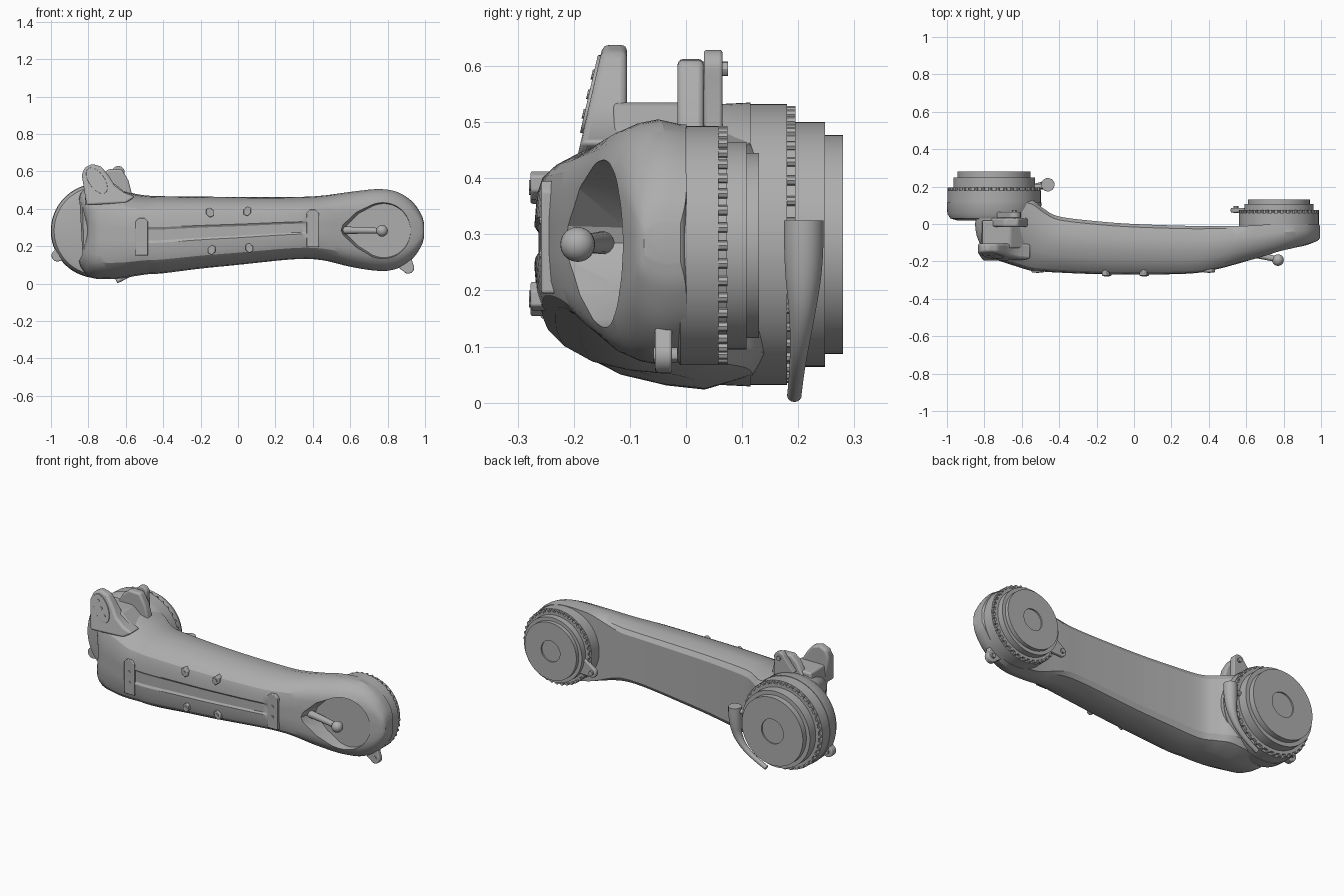
import bpy, bmesh, math
from mathutils import Vector

if "Cube" in bpy.data.objects:
    bpy.data.objects.remove(bpy.data.objects["Cube"], do_unlink=True)

grey = bpy.data.materials.new("machine_grey")
grey.use_nodes = True
GREY = (0.42, 0.42, 0.42, 1)
grey.diffuse_color = GREY
grey.node_tree.nodes["Principled BSDF"].inputs["Base Color"].default_value = GREY


def smooth(ob, angle=30):
    bpy.ops.object.select_all(action="DESELECT")
    ob.select_set(True)
    bpy.context.view_layer.objects.active = ob
    bpy.ops.object.shade_smooth_by_angle(angle=math.radians(angle))


def finish(name, bm, bevel=0):
    bmesh.ops.recalc_face_normals(bm, faces=bm.faces)
    mesh = bpy.data.meshes.new(name)
    bm.to_mesh(mesh)
    bm.free()
    mesh.materials.append(grey)
    ob = bpy.data.objects.new(name, mesh)
    bpy.context.collection.objects.link(ob)
    if bevel:
        mod = ob.modifiers.new("bevel", "BEVEL")
        mod.width, mod.segments = bevel, 3
    smooth(ob)
    return ob


def loft(name, rings, bevel=0):
    """Skin a row of closed rings and cap both ends."""
    bm = bmesh.new()
    rows = [[bm.verts.new(p) for p in ring] for ring in rings]
    n = len(rows[0])
    for a, b in zip(rows, rows[1:]):
        for i in range(n):
            j = (i + 1) % n
            bm.faces.new((a[i], a[j], b[j], b[i]))
    bm.faces.new(rows[0])
    bm.faces.new(rows[-1])
    return finish(name, bm, bevel)


def oval(cx, cz, rx, rz, tilt=0, n=24):
    t = math.radians(tilt)
    pts = []
    for i in range(n):
        a = math.tau * i / n
        u, w = rx * math.cos(a), rz * math.sin(a)
        pts.append((cx + u * math.cos(t) - w * math.sin(t),
                    cz + u * math.sin(t) + w * math.cos(t)))
    return pts


def plate(name, pts, y0, y1, bevel=0, lean0=0, lean1=0):
    """Extrude an x-z outline along y; each face may lean with height."""
    return loft(name, [[(x, y + k * (z - 0.62), z) for x, z in pts]
                       for y, k in ((y0, lean0), (y1, lean1))], bevel)


def lathe(name, cx, cz, profile):
    return loft(name, [[(x, y, z) for x, z in oval(cx, cz, r, r, n=80)]
                       for r, y in profile])


def tooth_ring(name, cx, cz, r, y, count):
    bm = bmesh.new()
    for i in range(count):
        a = math.tau * i / count
        res = bmesh.ops.create_cone(bm, cap_ends=True, segments=8, radius1=0.009,
                                    radius2=0.009, depth=0.016)
        for v in res["verts"]:
            c = v.co
            v.co = Vector((cx + r * math.cos(a) + c.x, y + c.z, cz + r * math.sin(a) + c.y))
    finish(name, bm)


def lug(name, tip, hub, y0, y1, r=0.032):
    """Rounded tab reaching out of a hub, with a bolt through it."""
    d = (Vector(hub) - Vector(tip)).normalized()
    s = Vector((-d.y, d.x))
    t = Vector(tip)
    arc = [t + r * (s * math.cos(a) - d * math.sin(a))
           for a in (math.pi * i / 10 for i in range(11))]
    pts = arc + [t + d * 0.09 - s * r * 2, t + d * 0.09 + s * r * 2]
    plate(name, pts, y0, y1, 0.005)
    plate(name + "_bolt", oval(*tip, 0.013, 0.013, n=12), y0 - 0.003, y1 + 0.01)


def tube(name, pts, radii):
    cu = bpy.data.curves.new(name, "CURVE")
    cu.dimensions, cu.bevel_depth, cu.bevel_resolution = "3D", 1, 5
    cu.use_fill_caps = True
    sp = cu.splines.new("NURBS")
    sp.points.add(len(pts) - 1)
    for p, co, r in zip(sp.points, pts, radii):
        p.co, p.radius = (*co, 1), r
    sp.use_endpoint_u, sp.order_u = True, 3
    cu.materials.append(grey)
    ob = bpy.data.objects.new(name, cu)
    bpy.context.collection.objects.link(ob)


# Arm body: stations along x hold bottom, top, back and front
stations = [
    (-.85, .12, .45, .05, -.11), (-.835, .08, .49, .1, -.14), (-.78, .03, .515, .12, -.175),
    (-.65, .025, .505, .14, -.22), (-.55, .04, .48, .13, -.25), (-.48, .05, .47, .08, -.255),
    (-.4, .055, .467, .04, -.26), (-.2, .08, .465, .015, -.268), (0, .1, .463, 0, -.27),
    (.3, .13, .463, -.01, -.265), (.45, .125, .47, -.01, -.24), (.6, .09, .49, -.01, -.2),
    (.75, .068, .505, 0, -.165), (.85, .08, .49, 0, -.135), (.93, .13, .44, 0, -.11),
    (.98, .2, .37, 0, -.09), (.995, .25, .32, -.01, -.075)]
half = [(0, .88), (.06, .95), (.3, 1), (.5, .985), (.7, .95), (.86, .885), (.95, .82),
        (.985, .74), (1, .6), (1, .57)]
section = half + [(t, 1 - h) for t, h in reversed(half)]


def catmull(a, b, c, d, t):
    return (2 * b + (c - a) * t + (2 * a - 5 * b + 4 * c - d) * t * t
            + (3 * b - a - 3 * c + d) * t ** 3) / 2


rings = []
last = len(stations) - 1
for i in range(last):
    quad = [stations[min(max(k, 0), last)] for k in range(i - 1, i + 3)]
    for step in range(5 if i < last - 1 else 6):
        x, zb, zt, yb, yf = (catmull(*v, step / 5) for v in zip(*quad))
        flare = min(max((x - .42) / .2, 0), 1)  # full round back behind the small hub
        waist = .045 * min(max((-.75 - x) / .1, 0), 1)  # hollow at the large end
        ring = []
        for t, h in section:
            spread = h - .5
            if t < .1:
                spread += flare * (math.copysign(.48, spread) - spread)
            ring.append([x + waist * (1 - 4 * spread ** 2), yb + t * (yf - yb),
                         zb + (.5 + spread) * (zt - zb)])
        if -.5 < x < .39:  # shallow channel along the front
            for k in (9, 10):
                ring[k][1] += 0.007
        rings.append(ring)
body = loft("arm_body", rings)

# Teardrop pocket cut into the sloping end
arc = [(.78 + .158 * math.cos(a), .283 + .16 * math.sin(a))
       for a in (math.radians(-115 + 230 * i / 40) for i in range(41))]
tear = arc + [(.63, .385), (.56, .315), (.55, .285), (.56, .26), (.63, .19)]
floor = [(.78 + (x - .78) * .9, .285 + (z - .285) * .9) for x, z in tear]
cutter = loft("pocket_cutter", [[(x, -.4, z) for x, z in tear], [(x, -.22, z) for x, z in tear],
                                [(x, -.108, z) for x, z in floor]])
mod = body.modifiers.new("pocket", "BOOLEAN")
mod.operation, mod.object, mod.solver = "DIFFERENCE", cutter, "EXACT"
bpy.context.view_layer.objects.active = body
bpy.ops.object.modifier_apply(modifier="pocket")
bpy.data.objects.remove(cutter, do_unlink=True)
smooth(body, 25)

# Joint hubs with toothed rims and stepped caps
L, R = (-.748, .282), (.775, .28)
lathe("large_hub", *L, [(.2, .02), (.235, .03), (.25, .055), (.253, .115), (.25, .115),
                        (.25, .18), (.236, .18), (.236, .195), (.218, .195), (.218, .248),
                        (.195, .248), (.195, .28), (.07, .28), (.07, .272)])
lathe("small_hub", *R, [(.19, -.03), (.213, -.01), (.213, .058), (.2, .058), (.2, .073),
                        (.185, .073), (.185, .108), (.165, .108), (.165, .13), (.06, .13),
                        (.06, .122)])
tooth_ring("large_hub_teeth", *L, .239, .187, 38)
tooth_ring("small_hub_teeth", *R, .204, .066, 40)

# Lugs around the hubs
lug("lower_end_lug", (.91, .085), R, -.055, -.025)
lug("small_hub_lug", (.545, .2), R, .062, .085, .028)
lug("large_hub_side_lug", (-.965, .15), L, .05, .09)
lug("large_hub_top_lug", (-.64, .595), L, .032, .065, .034)

# Clevis ears on top of the large end
plate("front_ear", [(-.81, .42), (-.835, .58), (-.82, .62), (-.78, .64), (-.73, .625),
                    (-.69, .575), (-.66, .525), (-.61, .488), (-.55, .465), (-.6, .43)],
      -.152, -.105, .012, lean0=.23)
plate("rear_ear", [(-.8, .45), (-.73, .58), (-.69, .613), (-.62, .61), (-.585, .55),
                   (-.56, .45)], -.015, .032, .01)
plate("ear_saddle", [(-.82, .42), (-.81, .535), (-.66, .535), (-.56, .45)], -.13, .02, .01)
plate("ear_pad", oval(-.755, .55, .08, .042, -55), -.157, -.14, .002, .23, .23)
for i in (-1, 0, 1):
    plate("pad_bolt", oval(-.755 + i * .025, .55 - i * .035, .009, .009, n=10),
          -.16, -.15, 0, .23, .23)

# Front clips and knobs
for x, z, y in ((-.515, .25, -.259), (.4, .295, -.258)):
    w, h, c = .033, .1, .018
    plate("front_clip", [(x - w, z - h), (x + w, z - h), (x + w, z + h - c), (x + w - c, z + h),
                         (x - w + c, z + h), (x - w, z + h - c)], y, -.21, .004)
    for dz in (-.03, .03):
        plate("clip_bolt", oval(x, z + dz, .008, .008, n=10), y - .003, -.25)
for x, z, tilt in ((-.15, .38, 25), (.05, .387, -25), (-.14, .18, -25), (.06, .19, 25)):
    plate("front_knob", oval(x, z, .022, .028, tilt, 6), -.277, -.23, .004)
    plate("knob_centre", oval(x, z, .01, .01, n=12), -.28, -.27)

# Handles
tube("pocket_handle", [(.55, -.145, .285), (.66, -.165, .285), (.77, -.19, .282)],
     (.021, .018, .015))
bpy.ops.mesh.primitive_uv_sphere_add(segments=24, ring_count=16, radius=.031,
                                     location=(.77, -.193, .282))
ball = bpy.context.object
ball.name = "handle_ball"
ball.data.materials.append(grey)
smooth(ball)
tube("hub_lever", [(-.46, .21, .325), (-.46, .21, .25), (-.475, .207, .15), (-.55, .198, .06),
                   (-.65, .193, .013)], (.036, .037, .022, .013, .013))
tube("lever_mount", [(-.56, .195, .3), (-.46, .205, .3)], (.014, .014))
